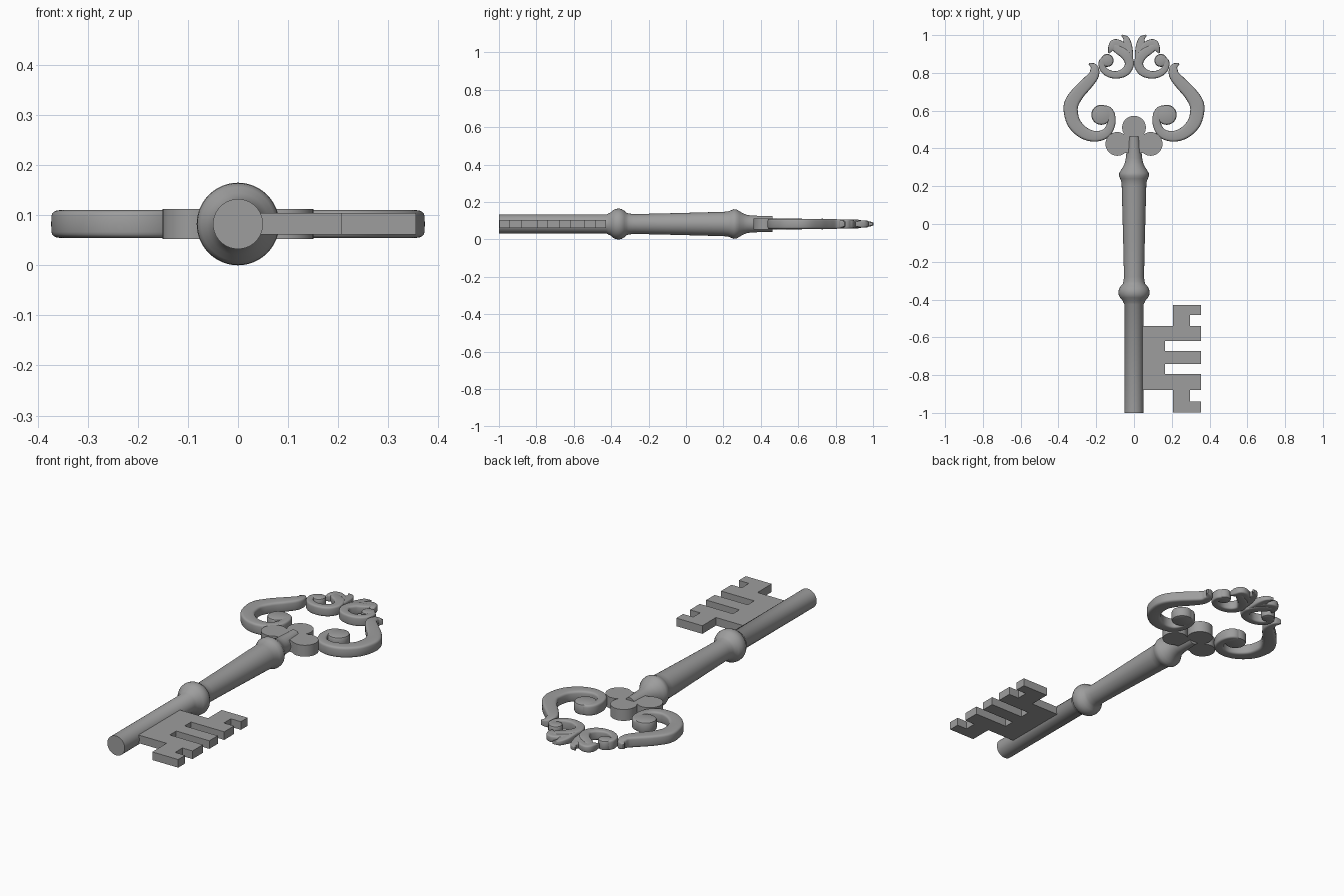
import bpy, bmesh, math
from mathutils import Vector

if "Cube" in bpy.data.objects:
    bpy.data.objects.remove(bpy.data.objects["Cube"])

ZC = 0.0825  # height of the key's centre plane
grey = bpy.data.materials.new("dark_grey")
grey.diffuse_color = (.34, .34, .34, 1)
grey.use_nodes = True
grey.node_tree.nodes["Principled BSDF"].inputs["Base Color"].default_value = grey.diffuse_color


def finish(name, bm, mirror=False, angle=35):
    bmesh.ops.recalc_face_normals(bm, faces=bm.faces)
    me = bpy.data.meshes.new(name)
    bm.to_mesh(me)
    bm.free()
    me.materials.append(grey)
    ob = bpy.data.objects.new(name, me)
    bpy.context.collection.objects.link(ob)
    bpy.ops.object.select_all(action='DESELECT')
    ob.select_set(True)
    bpy.context.view_layer.objects.active = ob
    bpy.ops.object.shade_smooth_by_angle(angle=math.radians(angle))
    if mirror:
        ob.modifiers.new("Mirror", 'MIRROR').use_mirror_merge = False
    return ob


def loft(bm, rings):
    vs = [[bm.verts.new(p) for p in r] for r in rings]
    n = len(vs[0])
    for a, b in zip(vs, vs[1:]):
        for i in range(n):
            bm.faces.new((a[i], a[(i + 1) % n], b[(i + 1) % n], b[i]))
    bm.faces.new(vs[0])
    bm.faces.new(vs[-1])


def circle(n):
    return [(math.cos(2 * math.pi * i / n), math.sin(2 * math.pi * i / n)) for i in range(n)]


def spline(pts, sub=6):
    # Catmull-Rom through (x, y, half width, half thickness)
    P = [Vector(p) for p in pts]
    P = [2 * P[0] - P[1]] + P + [2 * P[-1] - P[-2]]
    out = []
    for a, b, c, d in zip(P, P[1:], P[2:], P[3:]):
        for k in range(sub):
            t = k / sub
            out.append(0.5 * (2 * b + (c - a) * t + (2 * a - 5 * b + 4 * c - d) * t * t
                              + (3 * b - a - 3 * c + d) * t ** 3))
    return out + [P[-2]]


def stroke(bm, pts):
    # flat band of varying width with rounded corners
    S = spline(pts)
    rings = []
    for i, p in enumerate(S):
        t = (S[min(i + 1, len(S) - 1)] - S[max(i - 1, 0)]).to_2d().normalized()
        r = []
        for c, s in circle(24):
            u = math.copysign(abs(c) ** 0.42, c) * p[2]
            v = math.copysign(abs(s) ** 0.42, s) * p[3]
            r.append((p[0] - t.y * u, p[1] + t.x * u, ZC + v))
        rings.append(r)
    loft(bm, rings)


def disc(bm, x, y, r, h, edge=0.01):
    prof = [(-h, r - edge), (-h + edge * .3, r - edge * .3), (-h + edge, r),
            (h - edge, r), (h - edge * .3, r - edge * .3), (h, r - edge)]
    loft(bm, [[(x + c * q, y + s * q, ZC + z) for c, s in circle(32)] for z, q in prof])


# Turned shaft with bead, collar and flattened neck: (y, x radius, z radius)
bm = bmesh.new()
prof = [(-1, .05, .05), (-.425, .05, .05), (-.415, .057, .057), (-.402, .062, .062),
        (-.39, .074, .074), (-.375, .081, .081), (-.36, .0825, .0825), (-.345, .08, .08),
        (-.33, .071, .071), (-.318, .06, .06), (-.305, .056, .056), (-.28, .053, .053),
        (-.1, .057, .057), (.2, .065, .065), (.225, .067, .067), (.24, .073, .073),
        (.255, .079, .079), (.27, .078, .078), (.285, .069, .069), (.305, .056, .057),
        (.325, .048, .049), (.35, .043, .045), (.4, .038, .0435), (.462, .033, .043)]
loft(bm, [[(c * rx, y, ZC + s * rz) for c, s in circle(48)] for y, rx, rz in prof])
finish("shaft", bm)

# Toothed bit
bm = bmesh.new()
R = .355
outline = [(.03, -.54), (.206, -.54), (.206, -.428), (R, -.428), (R, -.483), (.297, -.483),
           (.297, -.54), (R, -.54), (R, -.62), (.165, -.62), (.165, -.673), (R, -.673),
           (R, -.742), (.165, -.742), (.165, -.795), (R, -.795), (R, -.88), (.297, -.88),
           (.297, -.94), (R, -.94), (R, -.997), (.206, -.997), (.206, -.88), (.03, -.88)]
f = bm.faces.new([bm.verts.new((x, y, .062)) for x, y in outline])
ext = bmesh.ops.extrude_face_region(bm, geom=[f])
bmesh.ops.translate(bm, vec=(0, 0, .042), verts=[v for v in ext["geom"] if isinstance(v, bmesh.types.BMVert)])
finish("bit", bm, angle=20)

# Trefoil behind the neck: one outline made of three lobes, extruded
bm = bmesh.new()
lobes = [((.088, .424), -130, 105), ((0, .51), -35, 215), ((-.088, .424), 75, 310)]
pts = []
for (cx, cy), a0, a1 in lobes:
    for i in range(25):
        a = math.radians(a0 + (a1 - a0) * i / 24)
        pts.append((cx + .063 * math.cos(a), cy + .063 * math.sin(a), ZC - .0295))
f = bm.faces.new([bm.verts.new(p) for p in pts])
ext = bmesh.ops.extrude_face_region(bm, geom=[f])
bmesh.ops.translate(bm, vec=(0, 0, .059), verts=[v for v in ext["geom"] if isinstance(v, bmesh.types.BMVert)])
finish("trefoil", bm)

# Large side scrolls
H = .028
bm = bmesh.new()
stroke(bm, [(.238, .85, .004, .012), (.212, .83, .020, .022), (.212, .79, .027, .027), (.248, .745, .032, H),
            (.295, .695, .035, H), (.330, .64, .038, H), (.334, .59, .037, H),
            (.315, .53, .035, H), (.265, .482, .032, H), (.205, .464, .028, H),
            (.150, .48, .025, H), (.122, .525, .022, H), (.122, .575, .022, H),
            (.145, .598, .028, H), (.17, .59, .030, H)])
disc(bm, .173, .578, .053, .0281)
finish("side_scrolls", bm, mirror=True)

# Small crown scrolls
h = .025
bm = bmesh.new()
stroke(bm, [(.115, .942, .016, .018), (.082, .922, .023, .021), (.044, .895, .026, h),
            (.024, .85, .024, h), (.044, .808, .023, h), (.088, .790, .020, h),
            (.132, .796, .019, h), (.164, .822, .018, h), (.170, .856, .017, h),
            (.155, .872, .018, h)])
disc(bm, .142, .866, .034, .0252)
finish("crown_scrolls", bm, mirror=True)

# Leaf tips above the crown scrolls
bm = bmesh.new()
stroke(bm, [(.066, 1.0, .003, .008), (.042, .98, .016, .013), (.036, .945, .025, .017),
            (.030, .9, .025, .022), (.025, .85, .021, .0235)])
stroke(bm, [(.134, .905, .004, .012), (.120, .932, .018, .019), (.102, .952, .026, .018),
            (.072, .943, .026, .018), (.045, .92, .024, .019)])
finish("crown_leaves", bm, mirror=True)
